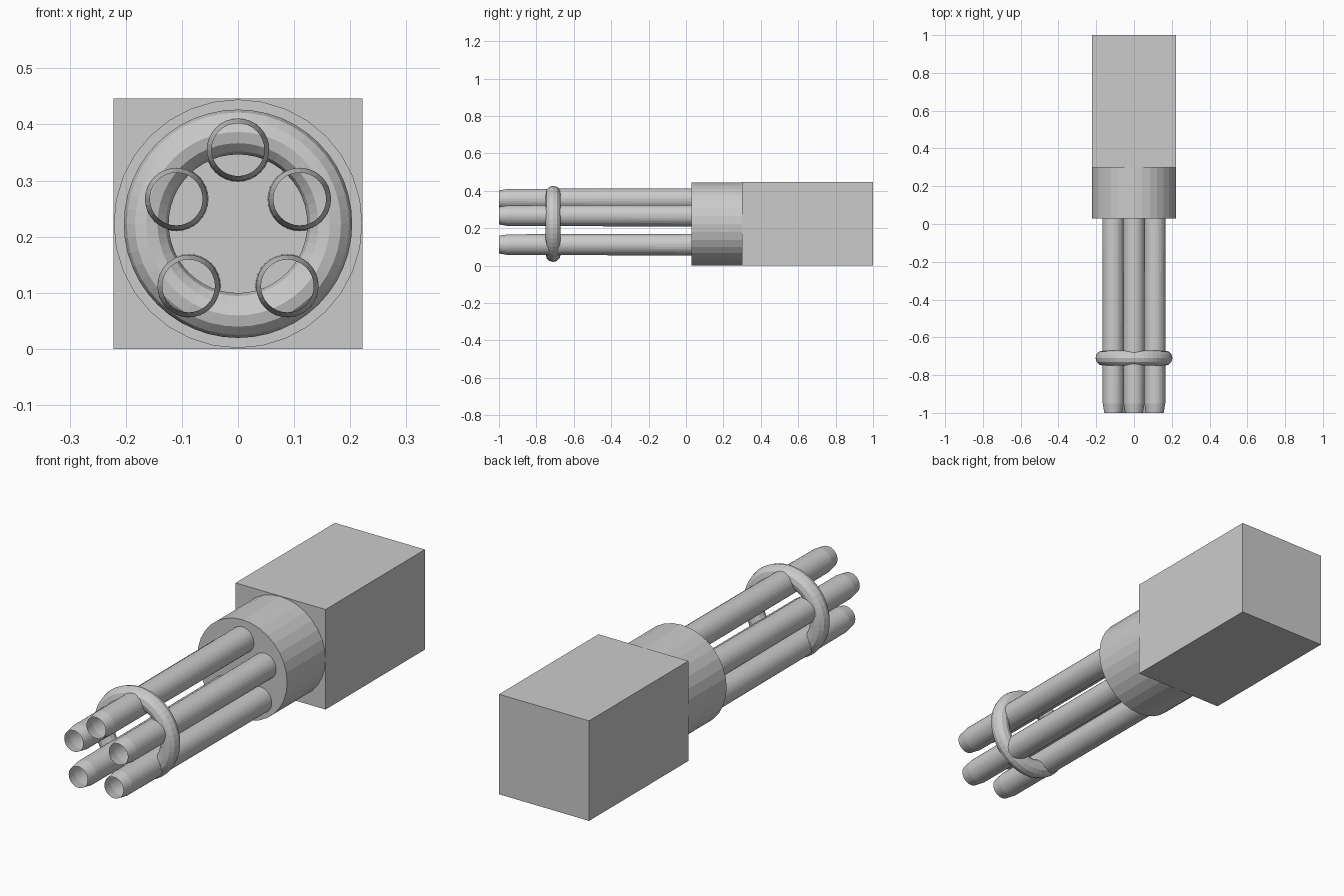
import bpy, bmesh, math
from mathutils import Matrix

if "Cube" in bpy.data.objects:
    bpy.data.objects.remove(bpy.data.objects["Cube"])

AXIS_Z = 0.223  # height of the gun's long axis


def make_object(name, bm):
    bmesh.ops.recalc_face_normals(bm, faces=bm.faces)
    mesh = bpy.data.meshes.new(name)
    bm.to_mesh(mesh)
    bm.free()
    obj = bpy.data.objects.new(name, mesh)
    bpy.context.collection.objects.link(obj)
    return obj


def lathe_y(name, x, z, profile, sides=32, capped=False):
    """Rings of (y, radius) swept around an axis parallel to y."""
    bm = bmesh.new()
    rings = []
    for y, r in profile:
        rings.append([bm.verts.new((x + r * math.sin(2 * math.pi * i / sides), y,
                                    z + r * math.cos(2 * math.pi * i / sides)))
                      for i in range(sides)])
    for a, b in zip(rings, rings[1:]):
        for i in range(sides):
            j = (i + 1) % sides
            bm.faces.new((a[i], a[j], b[j], b[i]))
    if capped:
        bm.faces.new(rings[0])
        bm.faces.new(rings[-1])
    return make_object(name, bm)


# Rear housing block
bm = bmesh.new()
bmesh.ops.create_cube(bm, size=1, matrix=Matrix.Translation((0, 0.65, AXIS_Z))
                      @ Matrix.Diagonal((0.444, 0.70, 0.446, 1)))
make_object("housing", bm)

# Drum the barrels are mounted in
lathe_y("drum", 0, AXIS_Z, [(0.03, 0.2215), (0.30, 0.2215)], capped=True)

# Five open, thin-walled barrels with tapered muzzles
centres = [(0, 0.355), (0.11, 0.267), (0.088, 0.112), (-0.088, 0.112), (-0.11, 0.267)]
for n, (x, z) in enumerate(centres, 1):
    lathe_y(f"barrel_{n}", x, z, [(0.035, 0.0575), (-0.95, 0.0555), (-1.0, 0.047)])

# Ring clamping the barrels together
bpy.ops.mesh.primitive_torus_add(location=(0, -0.71, AXIS_Z), rotation=(math.pi / 2, 0, 0),
                                 major_radius=0.1635, minor_radius=0.04,
                                 major_segments=48, minor_segments=12)
bpy.context.object.name = "barrel_ring"
